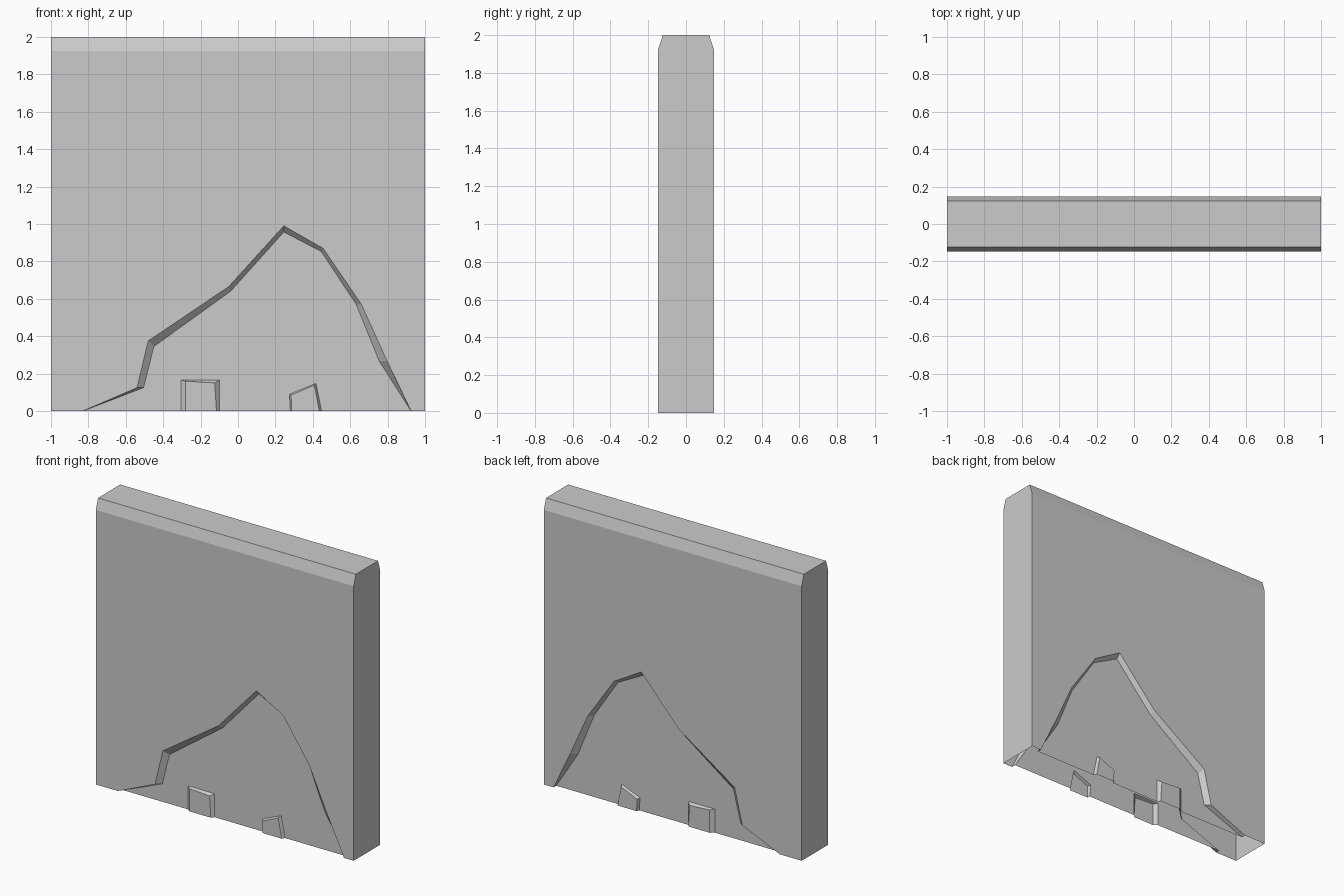
import bpy, bmesh

if "Cube" in bpy.data.objects:
    bpy.data.objects.remove(bpy.data.objects["Cube"])

HALF, BEVEL, TOP, SHOULDER = 0.147, 0.123, 2.0, 1.925
RECESS, BRICK = 0.117, 0.137      # depth planes of the broken patch and bricks

# Broken plaster edge (x, z): on the wall surface, and at the recess floor
outer = [(-.83, 0), (-.54, .125), (-.48, .375), (-.05, .665), (.245, .99),
         (.455, .87), (.66, .57), (.797, .267), (.925, 0)]
inner = [(-.83, 0), (-.505, .125), (-.45, .345), (-.04, .64), (.245, .957),
         (.445, .853), (.632, .57), (.755, .267), (.925, 0)]

# Exposed bricks: base outline and slightly smaller front outline
bricks = [
    ([(-.305, 0), (-.305, .165), (-.10, .165), (-.10, 0)],
     [(-.28, 0), (-.28, .16), (-.125, .15), (-.115, 0)]),
    ([(.28, 0), (.275, .09), (.417, .148), (.447, 0)],
     [(.287, 0), (.284, .085), (.408, .138), (.435, 0)]),
]

bm = bmesh.new()


def face(points):
    bm.faces.new([bm.verts.new(p) for p in points])


def flat(points, y):
    face([(x, y, z) for x, z in points])


def strip(a, ya, b, yb):
    """Join two matching outlines lying on different depth planes."""
    for i in range(len(a) - 1):
        quad = [(a[i], ya), (a[i + 1], ya), (b[i + 1], yb), (b[i], yb)]
        face([(p[0], y, p[1]) for p, y in quad])


for s in (-1, 1):
    # Plaster surface around the broken patch, and sloped top edge
    flat([(-1, 0), (-1, SHOULDER), (1, SHOULDER), (1, 0)] + outer[::-1], s * HALF)
    strip([(-1, SHOULDER), (1, SHOULDER)], s * HALF, [(-1, TOP), (1, TOP)], s * BEVEL)
    # Broken lip and recess floor
    strip(outer, s * HALF, inner, s * RECESS)
    floor = list(inner)
    for base, front in reversed(bricks):
        floor += base[::-1]
        strip(base, s * RECESS, front, s * BRICK)
        flat(front, s * BRICK)
    flat(floor, s * RECESS)
    # Wall ends
    face([(s, -HALF, 0), (s, HALF, 0), (s, HALF, SHOULDER), (s, BEVEL, TOP),
          (s, -BEVEL, TOP), (s, -HALF, SHOULDER)])

# Top; the underside stays open
face([(-1, -BEVEL, TOP), (1, -BEVEL, TOP), (1, BEVEL, TOP), (-1, BEVEL, TOP)])

bmesh.ops.remove_doubles(bm, verts=bm.verts[:], dist=1e-4)
bmesh.ops.recalc_face_normals(bm, faces=bm.faces[:])
mesh = bpy.data.meshes.new("broken_plaster_wall")
bm.to_mesh(mesh)
bm.free()
bpy.context.collection.objects.link(bpy.data.objects.new("broken_plaster_wall", mesh))
